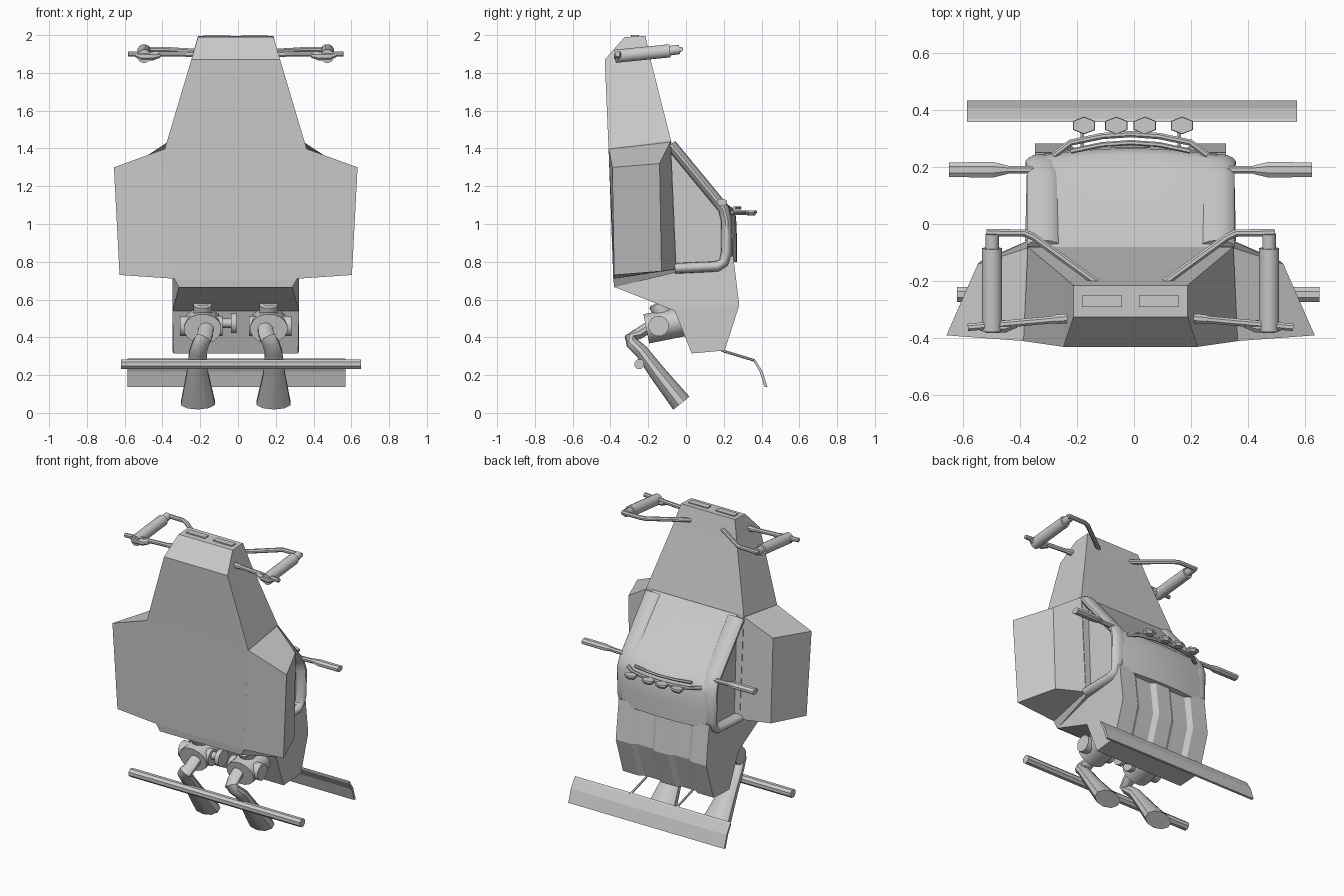
import bpy, bmesh, math
from mathutils import Vector

CX = -0.012  # the symmetric parts sit slightly left of the grid centre


def loft(name, rings, smooth=False):
    """Bridge equal-length closed rings and cap both ends."""
    bm = bmesh.new()
    vr = [[bm.verts.new(p) for p in r] for r in rings]
    n = len(vr[0])
    for a, b in zip(vr, vr[1:]):
        for i in range(n):
            j = (i + 1) % n
            bm.faces.new((a[i], a[j], b[j], b[i]))
    bm.faces.new(vr[0])
    bm.faces.new(vr[-1])
    bmesh.ops.recalc_face_normals(bm, faces=bm.faces)
    me = bpy.data.meshes.new(name)
    bm.to_mesh(me)
    bm.free()
    ob = bpy.data.objects.new(name, me)
    bpy.context.collection.objects.link(ob)
    if smooth:
        bpy.ops.object.select_all(action='DESELECT')
        ob.select_set(True)
        bpy.context.view_layer.objects.active = ob
        bpy.ops.object.shade_smooth_by_angle(angle=math.radians(40))
    return ob


def tube(name, pts, radii, n=12, side=(1, 0, 0), s=1, cx=CX, smooth=True):
    """Sweep an ellipse along pts; radii are numbers or (across, thick) pairs."""
    pts = [Vector(p) for p in pts]
    if not isinstance(radii, list):
        radii = [radii] * len(pts)
    rings = []
    for k, p in enumerate(pts):
        a = (p - pts[max(k - 1, 0)]).normalized()
        b = (pts[min(k + 1, len(pts) - 1)] - p).normalized()
        t = (a + b).normalized()
        u = Vector(side)
        u = (u - t * u.dot(t)).normalized()
        v = t.cross(u)
        r = radii[k]
        ru, rv = r if isinstance(r, tuple) else (r, r)
        ring = []
        for i in range(n):
            w = 2 * math.pi * (i + 0.5) / n
            q = p + u * ru * math.cos(w) + v * rv * math.sin(w)
            ring.append((s * q.x + cx, q.y, q.z))
        rings.append(ring)
    return loft(name, rings, smooth)


def box(name, c, size, cx=CX):
    x, y, z = c
    a, b, h = (d / 2 for d in size)
    return loft(name, [[(x + i * a + cx, y + j * b, z + k * h)
                        for i, j in ((-1, -1), (1, -1), (1, 1), (-1, 1))] for k in (-1, 1)])


def section(f, b):
    """Four-point symmetric ring from a front and a back corner."""
    return [(-f[0] + CX, f[1], f[2]), (f[0] + CX, f[1], f[2]),
            (b[0] + CX, b[1], b[2]), (-b[0] + CX, b[1], b[2])]


# Nose and central hull
loft("hull", [section((0.20, -0.325, 1.99), (0.20, -0.215, 1.995)),
              section((0.235, -0.43, 1.87), (0.235, -0.185, 1.86)),
              section((0.375, -0.41, 1.40), (0.36, -0.08, 1.445)),
              section((0.325, -0.385, 0.71), (0.35, -0.05, 0.76)),
              section((0.30, -0.38, 0.665), (0.34, -0.045, 0.745))])

# Ribbed tail
RIBS = [(0.335, 0), (0.22, 0), (0.19, -0.02), (0.08, -0.02), (0.05, 0)]
RIBS += [(-x, d) for x, d in reversed(RIBS)]


def tail_ring(fx, fy, fz, by, bz):
    return [(-fx + CX, fy, fz), (fx + CX, fy, fz)] + [(x + CX, by + d, bz) for x, d in RIBS]


loft("tail", [tail_ring(0.30, -0.38, 0.667, 0.25, 0.83),
              tail_ring(0.335, -0.06, 0.54, 0.282, 0.57),
              tail_ring(0.33, 0.03, 0.315, 0.205, 0.33)])

# Cabin with a roof that bulges in the middle: (y, z, bulge)
CAB = [(-0.08, 1.44, 0), (0.185, 1.13, 0), (0.225, 1.085, 0.02),
       (0.24, 1.04, 0.025), (0.245, 0.92, 0.025), (0.245, 0.80, 0.025), (-0.06, 0.75, 0)]
loft("cabin", [[(x + CX, y + b * (1 - (x / 0.31) ** 2), z) for y, z, b in CAB]
               for x in (-0.31, -0.2, -0.1, 0, 0.1, 0.2, 0.31)], True)

# Headlights on the nose
for s in (-1, 1):
    box("headlight", (s * 0.1, -0.27, 1.994), (0.14, 0.04, 0.012))

# Light bar, brow and four lamps
arc = [(-0.27, 0.24, 1.06), (-0.21, 0.285, 1.06), (-0.1, 0.308, 1.06), (0, 0.315, 1.06)]
arc += [(-x, y, z) for x, y, z in reversed(arc[:-1])]
tube("light_bar", arc, 0.012, 8, (0, 0, 1))
tube("roof_brow", [(x, y - 0.03, z + 0.025) for x, y, z in arc[1:-1]], 0.009, 6, (0, 0, 1))
for x in (-0.163, -0.05, 0.05, 0.18):
    tube("roof_lamp", [(x, 0.345, 1.045), (x, 0.345, 1.06), (x, 0.345, 1.072)],
         [(0.03, 0.02), (0.045, 0.031), (0.043, 0.029)], 6, smooth=False)

for s in (-1, 1):
    # Side pod
    def ring(pts):
        return [(s * x + CX, y, z) for x, y, z in pts]
    loft("side_pod", [ring([(0.37, -0.41, 1.40), (0.645, -0.39, 1.30),
                            (0.535, -0.14, 1.32), (0.35, -0.08, 1.44)]),
                      ring([(0.32, -0.385, 0.71), (0.615, -0.38, 0.73),
                            (0.525, -0.13, 0.75), (0.34, -0.05, 0.76)])])

    # Roll cage pillar and sill rail
    tube("cage_pillar", [(0.305, -0.08, 1.42), (0.305, 0.155, 1.135), (0.305, 0.20, 1.08),
                         (0.31, 0.215, 1.02), (0.315, 0.215, 0.85), (0.32, 0.20, 0.795),
                         (0.325, 0.165, 0.775), (0.33, -0.06, 0.765)],
         [(0.06, 0.03)] * 4 + [(0.05, 0.03)] + [(0.04, 0.028)] * 3, 14, s=s)

    # Mirror
    tube("mirror_arm", [(0.33, 0.19, 1.11), (0.48, 0.19, 1.115)], 0.015, 8, (0, 1, 0), s)
    tube("mirror", [(0.43, 0.19, 1.115), (0.48, 0.19, 1.115), (0.635, 0.19, 1.115)],
         [(0.016, 0.014), (0.029, 0.02), (0.028, 0.02)], 8, (0, 1, 0), s, smooth=False)

    # Nose suspension: shock and two arms
    tube("shock", [(0.485, -0.375, 1.888), (0.485, -0.085, 1.917)], 0.036, 12, s=s)
    tube("shock_rod", [(0.485, -0.09, 1.917), (0.485, -0.035, 1.924)], 0.025, 10, s=s)
    tube("upper_arm", [(0.12, -0.205, 1.91), (0.34, -0.045, 1.922), (0.37, -0.032, 1.925),
                       (0.505, -0.03, 1.925)], 0.014, 8, (0, 0, 1), s)
    tube("lower_arm", [(0.21, -0.33, 1.90), (0.26, -0.334, 1.90), (0.27, -0.335, 1.90),
                       (0.57, -0.362, 1.90)], [0.018, 0.018, 0.014, 0.014], 8, (0, 0, 1), s)
    tube("shock_mount", [(0.40, -0.352, 1.892), (0.44, -0.358, 1.888), (0.50, -0.36, 1.888),
                         (0.53, -0.36, 1.895)], [0.012, 0.024, 0.024, 0.012], 8, (0, 0, 1), s)

    # Engine drum, cross shaft and top cap
    tube("engine_drum", [(0.175, -0.21, 0.445), (0.175, -0.01, 0.485)], (0.1, 0.08), 16, s=s)
    tube("engine_shaft", [(0.07, -0.145, 0.46), (0.295, -0.145, 0.46)], 0.055, 12, (0, 1, 0), s)
    tube("engine_cap", [(0.175, -0.10, 0.48), (0.175, -0.15, 0.575), (0.175, -0.153, 0.582)],
         [0.05, 0.05, 0.04], 12, s=s)

    # Exhaust bend flaring to a flattened outlet
    tube("exhaust", [(0.155, -0.18, 0.465), (0.16, -0.25, 0.42), (0.17, -0.295, 0.395),
                     (0.185, -0.285, 0.37), (0.20, -0.235, 0.325), (0.203, -0.15, 0.21),
                     (0.20, -0.025, 0.052)],
         [(0.04, 0.03), (0.042, 0.03), (0.044, 0.032), (0.046, 0.034),
          (0.048, 0.036), (0.06, 0.044), (0.095, 0.055)], 10, s=s)

    # Wing strut
    tube("wing_strut", [(0.17, 0.19, 0.33), (0.17, 0.365, 0.277)], 0.007, 6, s=s)

# Shaft between the engines
tube("engine_link", [(-0.09, -0.145, 0.475), (-0.02, -0.145, 0.475)], 0.025, 10, (0, 1, 0))
tube("link_disc", [(-0.025, -0.145, 0.475), (0.005, -0.145, 0.475)], 0.055, 12, (0, 1, 0))

# Cross bar
tube("cross_bar", [(-0.62, -0.247, 0.258), (0.65, -0.247, 0.258)], 0.028, 8, (0, 1, 0), cx=0)

# Bent rear wing
WING = [(0.357, 0.287), (0.368, 0.28), (0.405, 0.22), (0.432, 0.137),
        (0.415, 0.137), (0.39, 0.218), (0.36, 0.268)]
loft("rear_wing", [[(x, y, z) for y, z in WING] for x in (-0.585, 0.57)])
